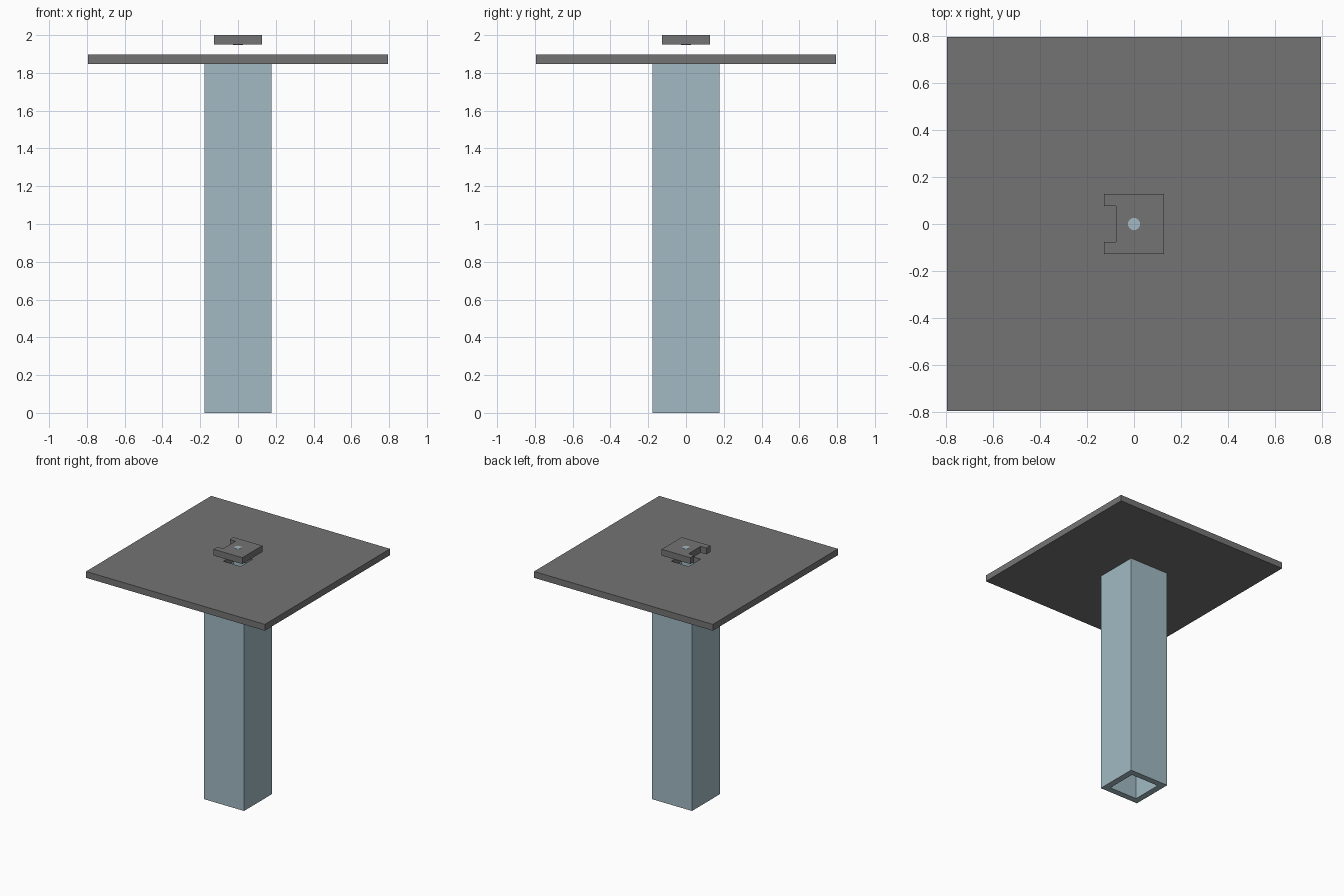
import bpy
import bmesh

cube = bpy.data.objects.get("Cube")
if cube:
    bpy.data.objects.remove(cube, do_unlink=True)

T = 0.051                # shared sheet and wall thickness
PLATE_TOP = 2 - 2 * T


def make_material(name, rgb):
    mat = bpy.data.materials.new(name)
    mat.use_nodes = True
    color = (*rgb, 1)
    mat.diffuse_color = color
    mat.node_tree.nodes["Principled BSDF"].inputs["Base Color"].default_value = color
    return mat


grey = make_material("dark grey", (0.175, 0.175, 0.175))
blue = make_material("pale steel blue", (0.36, 0.49, 0.55))


def finish(name, bm, mat):
    bmesh.ops.recalc_face_normals(bm, faces=bm.faces)
    mesh = bpy.data.meshes.new(name)
    bm.to_mesh(mesh)
    bm.free()
    mesh.materials.append(mat)
    obj = bpy.data.objects.new(name, mesh)
    bpy.context.collection.objects.link(obj)
    return obj


def raise_faces(bm, height):
    result = bmesh.ops.extrude_face_region(bm, geom=bm.faces[:])
    verts = [g for g in result["geom"] if isinstance(g, bmesh.types.BMVert)]
    bmesh.ops.translate(bm, verts=verts, vec=(0, 0, height))


def square_ring(name, outer, inner, bottom, top, mat):
    """Square block with a square hole right through it."""
    bm = bmesh.new()
    corners = [(-1, -1), (1, -1), (1, 1), (-1, 1)]
    loops = [[bm.verts.new((x * r, y * r, bottom)) for x, y in corners]
             for r in (outer, inner)]
    for i in range(4):
        j = (i + 1) % 4
        bm.faces.new((loops[0][i], loops[0][j], loops[1][j], loops[1][i]))
    raise_faces(bm, top - bottom)
    return finish(name, bm, mat)


# Hollow post and the wide plate with its central opening
square_ring("hollow_post", 0.178, 0.127, 0, PLATE_TOP - T, blue)
square_ring("wide_plate", 0.794, 0.077, PLATE_TOP - T, PLATE_TOP, grey)

# Small floating cap with a notch in its right edge
h, n = 0.127, 0.077
profile = [(-h, -h), (h, -h), (h, h), (-h, h), (-h, n), (-n, n), (-n, -n), (-h, -n)]
bm = bmesh.new()
bm.faces.new([bm.verts.new((x, y, 2 - T)) for x, y in profile])
raise_faces(bm, T)
finish("notched_cap", bm, grey)

# Pin set almost flush in the cap
bm = bmesh.new()
bmesh.ops.create_cone(bm, cap_ends=True, segments=16, radius1=0.026,
                      radius2=0.026, depth=T + 0.002)
bmesh.ops.translate(bm, verts=bm.verts, vec=(0, 0, 2 - T / 2))
finish("cap_pin", bm, blue)
